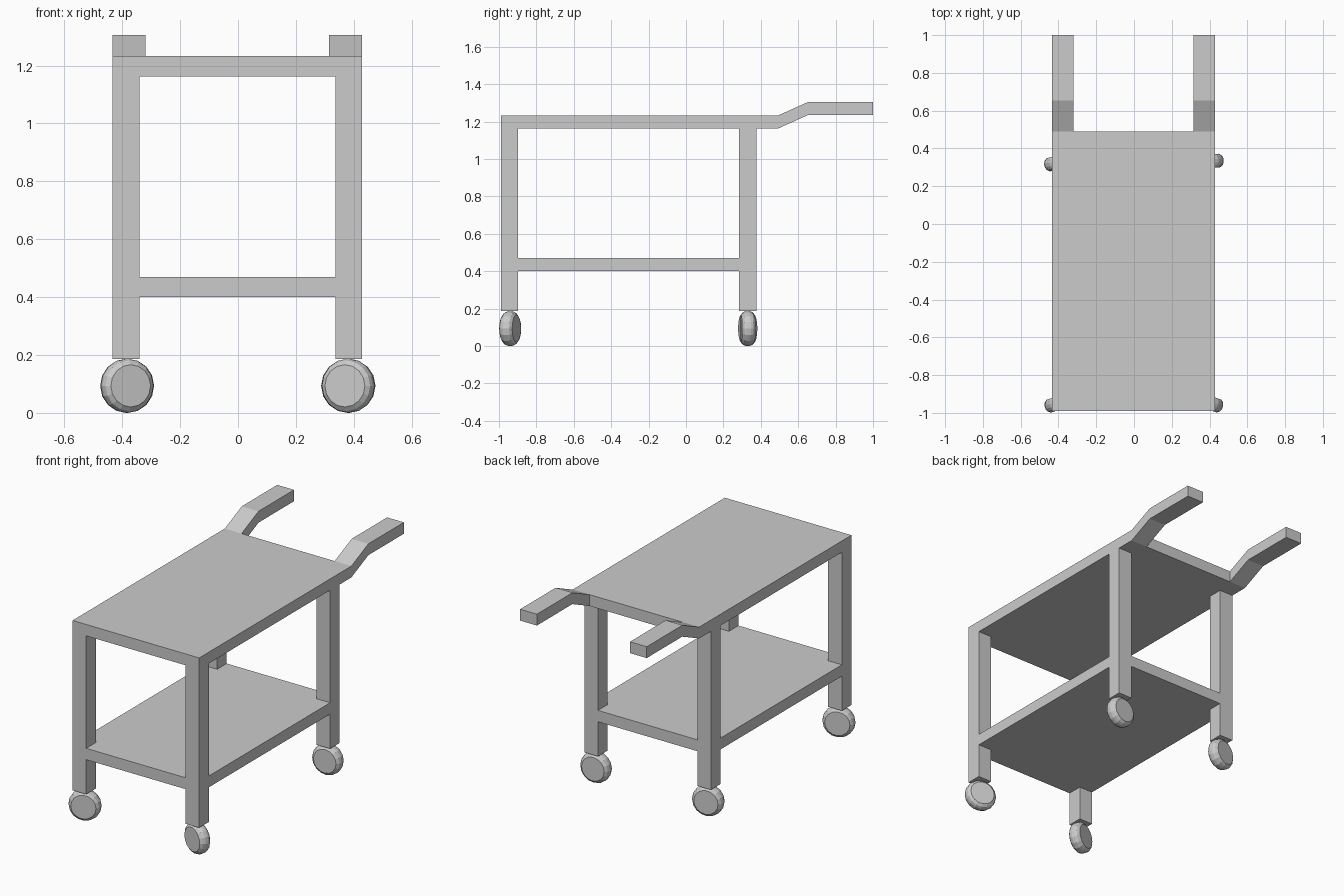
import bpy, bmesh
from math import radians, sin, cos, pi
from mathutils import Matrix

if "Cube" in bpy.data.objects:
    bpy.data.objects.remove(bpy.data.objects["Cube"])

CX = -0.002                       # slight sideways offset of the frame
HX, IX = 0.431, 0.338             # outer and inner half width at the legs
Y0, Y1 = -0.99, -0.897            # front legs
Y2, Y3 = 0.283, 0.376             # back legs


def finish(name, bm):
    bmesh.ops.recalc_face_normals(bm, faces=bm.faces)
    mesh = bpy.data.meshes.new(name)
    bm.to_mesh(mesh)
    bm.free()
    obj = bpy.data.objects.new(name, mesh)
    bpy.context.collection.objects.link(obj)
    return obj


def prism(name, outline, shift):
    """Extrude a closed outline of 3D points along a vector."""
    bm = bmesh.new()
    face = bm.faces.new([bm.verts.new(p) for p in outline])
    ext = bmesh.ops.extrude_face_region(bm, geom=[face])
    verts = [g for g in ext["geom"] if isinstance(g, bmesh.types.BMVert)]
    bmesh.ops.translate(bm, vec=shift, verts=verts)
    return finish(name, bm)


def box(name, x0, x1, y0, y1, z0, z1):
    pts = [(x0, y0, z0), (x1, y0, z0), (x1, y1, z0), (x0, y1, z0)]
    return prism(name, pts, (0, 0, z1 - z0))


def wheel(name, x, y, turn, sides=16):
    """Low-poly wheel with a rounded tread, swivelled about z."""
    half = [(0.036, 0.073), (0.024, 0.088), (0.009, 0.0935)]
    profile = [(-d, r) for d, r in half] + half[::-1]
    bm = bmesh.new()
    rings = []
    for d, r in profile:
        rings.append([bm.verts.new((r * sin(2 * pi * i / sides), d, r * cos(2 * pi * i / sides)))
                      for i in range(sides)])
    for a, b in zip(rings, rings[1:]):
        for i in range(sides):
            j = (i + 1) % sides
            bm.faces.new((a[i], a[j], b[j], b[i]))
    bm.faces.new(rings[0])
    bm.faces.new(rings[-1])
    m = Matrix.Translation((x, y, 0.0935)) @ Matrix.Rotation(radians(-turn), 4, 'Z')
    bm.transform(m)
    return finish(name, bm)


# Table top
box("table_top", CX - HX, CX + HX, Y0, 0.49, 1.162, 1.232)

# Lower shelf, notched around the four legs
notched = [(-IX, Y0), (IX, Y0), (IX, Y1), (HX, Y1), (HX, Y2), (IX, Y2),
           (IX, Y3), (-IX, Y3), (-IX, Y2), (-HX, Y2), (-HX, Y1), (-IX, Y1)]
prism("lower_shelf", [(CX + x, y, 0.40) for x, y in notched], (0, 0, 0.07))

# Push handles: bent bars continuing from the table top
bar = [(0.49, 1.162), (0.655, 1.236), (1.0, 1.236), (1.0, 1.306), (0.655, 1.306), (0.49, 1.232)]
for side, x in (("left", CX - HX), ("right", CX + HX - 0.114)):
    prism(f"{side}_handle", [(x, y, z) for y, z in bar], (0.114, 0, 0))

# Legs and swivelled wheels
swivel = {("front", "left"): -20, ("front", "right"): 19,
          ("back", "left"): -13, ("back", "right"): -5}
for (end, side), turn in swivel.items():
    y0, y1 = (Y0, Y1) if end == "front" else (Y2, Y3)
    x0, x1 = (-HX, -IX) if side == "left" else (IX, HX)
    box(f"{end}_{side}_leg", CX + x0, CX + x1, y0, y1, 0.187, 1.162)
    wheel(f"{end}_{side}_wheel", -0.383 if side == "left" else 0.381,
          -0.94 if end == "front" else 0.33, turn)
